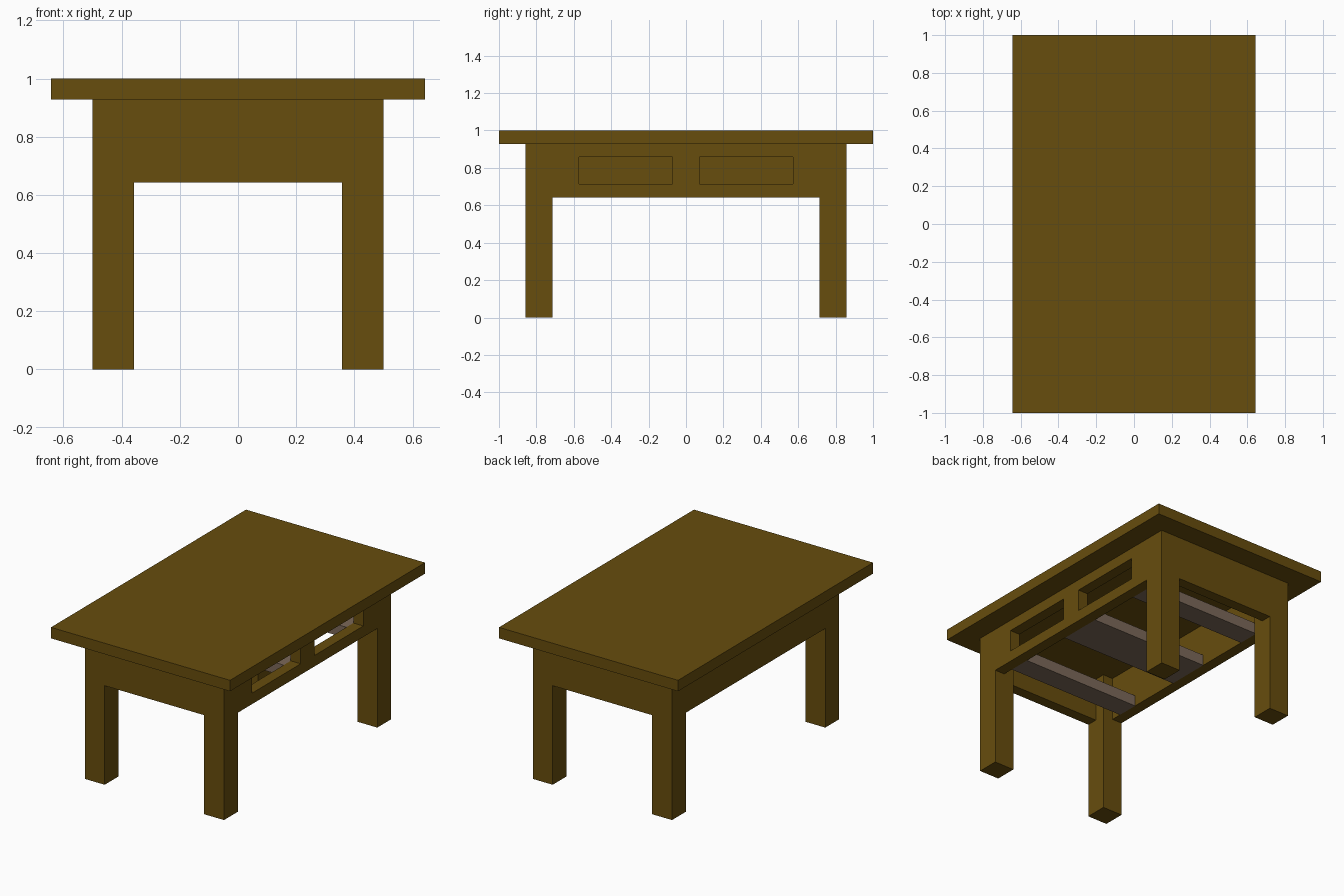
import bpy

if "Cube" in bpy.data.objects:
    bpy.data.objects.remove(bpy.data.objects["Cube"])

U = 1 / 14  # module: every size is a multiple of this


def material(name, rgb):
    m = bpy.data.materials.new(name)
    m.diffuse_color = (*rgb, 1)
    m.use_nodes = True
    m.node_tree.nodes["Principled BSDF"].inputs["Base Color"].default_value = m.diffuse_color
    return m


wood = material("brown_wood", (0.136, 0.074, 0.004))
rail_wood = material("grey_wood", (0.2, 0.14, 0.1))


def box(name, x, y, z, mat=None):
    """Box from (min, max) pairs given in modules."""
    lo, hi = zip(x, y, z)
    size = [(b - a) * U for a, b in zip(lo, hi)]
    centre = [(a + b) / 2 * U for a, b in zip(lo, hi)]
    bpy.ops.mesh.primitive_cube_add(size=1, location=centre)
    ob = bpy.context.object
    ob.name = name
    ob.scale = size
    bpy.ops.object.transform_apply(location=False, rotation=False, scale=True)
    if mat:
        ob.data.materials.append(mat)
    return ob


def cut(target, x, y, z):
    """Subtract a box from the target."""
    cutter = box("cutter", x, y, z)
    cutter.hide_render = True
    mod = target.modifiers.new("cut", 'BOOLEAN')
    mod.operation = 'DIFFERENCE'
    mod.solver = 'EXACT'
    mod.object = cutter
    bpy.context.view_layer.objects.active = target
    bpy.ops.object.modifier_apply(modifier=mod.name)
    bpy.data.objects.remove(cutter)


# Table top
box("table_top", (-9, 9), (-14, 14), (13, 14), wood)

# Frame: four legs and aprons carved from one block
frame = box("leg_frame", (-7, 7), (-12, 12), (0, 13), wood)
cut(frame, (-6, 6), (-10, 10), (-2, 15))    # hollow behind the side aprons
cut(frame, (-5, 5), (-11, 11), (-2, 15))    # hollow behind the end aprons
cut(frame, (-5, 5), (-14, 14), (-2, 9))     # gap between legs at the ends
cut(frame, (-9, 9), (-10, 10), (-2, 9))     # gap between legs at the sides

# Two drawer openings in the right apron
for y0 in (-8, 1):
    cut(frame, (5.5, 8), (y0, y0 + 7), (10, 12))

# Drawer rails across the frame
for name, y in (("front_rail", (-9, -7)), ("middle_rail", (-2, 2)), ("back_rail", (7, 9))):
    box(name, (-6, 6), y, (9, 10), rail_wood)
